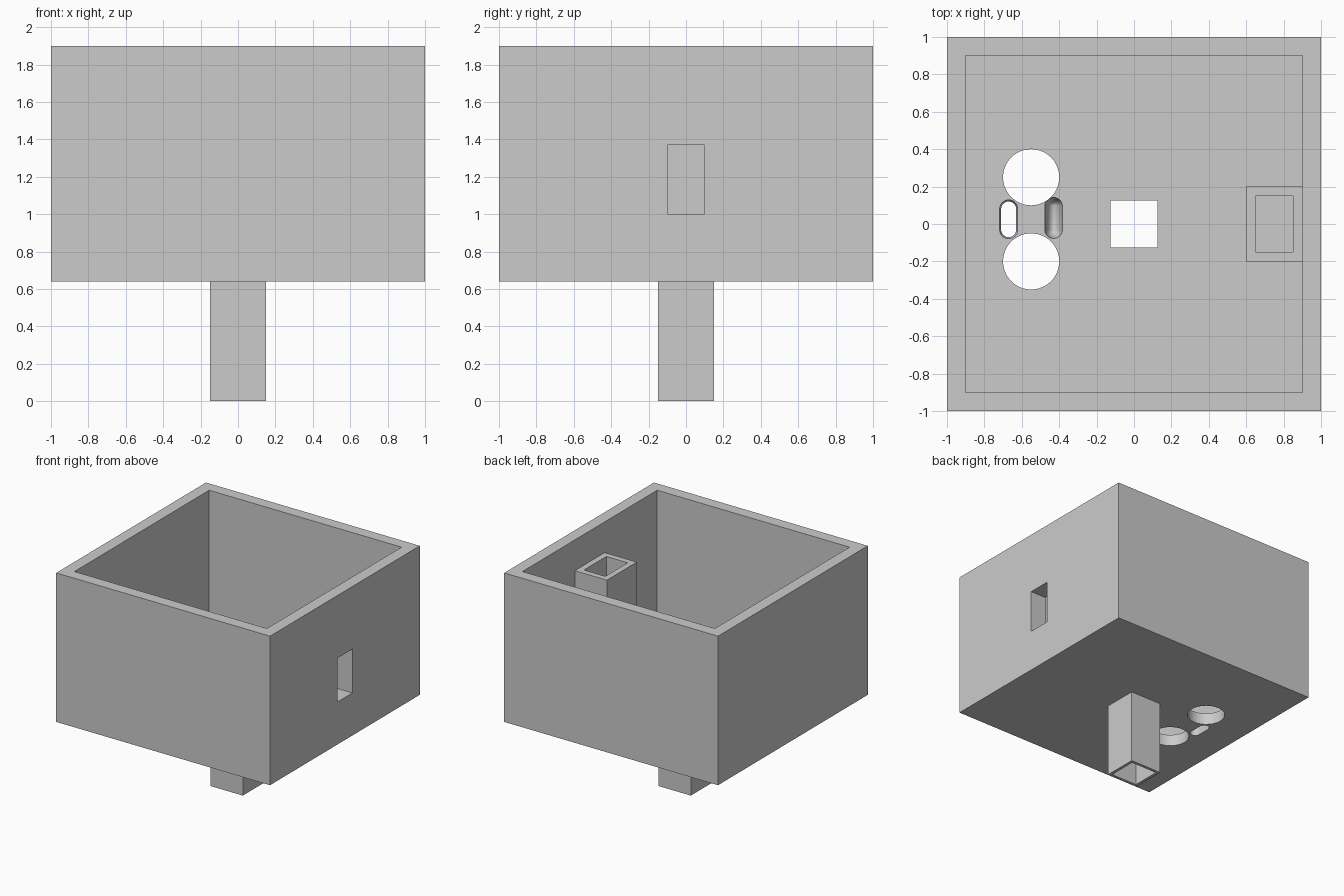
import bpy, bmesh
from mathutils import Matrix, Vector

old = bpy.data.objects.get("Cube")
if old:
    bpy.data.objects.remove(old, do_unlink=True)

grey = bpy.data.materials.new("plain grey")
grey.use_nodes = True
grey.diffuse_color = (0.6, 0.6, 0.6, 1)
grey.node_tree.nodes["Principled BSDF"].inputs["Base Color"].default_value = (0.6, 0.6, 0.6, 1)


def finish(name, bm):
    bmesh.ops.recalc_face_normals(bm, faces=bm.faces)
    mesh = bpy.data.meshes.new(name)
    bm.to_mesh(mesh)
    bm.free()
    mesh.materials.append(grey)
    obj = bpy.data.objects.new(name, mesh)
    bpy.context.collection.objects.link(obj)
    return obj


def box(name, low, high):
    low, high = Vector(low), Vector(high)
    bm = bmesh.new()
    bmesh.ops.create_cube(bm, size=1, matrix=Matrix.Translation((low + high) / 2)
                          @ Matrix.Diagonal((*(high - low), 1)))
    return finish(name, bm)


def cylinder(name, x, y, z, radius, depth):
    bm = bmesh.new()
    bmesh.ops.create_cone(bm, cap_ends=True, segments=64, radius1=radius, radius2=radius,
                          depth=depth, matrix=Matrix.Translation((x, y, z)))
    return finish(name, bm)


def capsule(name, x, y_ends, z, radius, half_height):
    """Ball with its pole along y, pulled apart at the middle and stretched in z."""
    bm = bmesh.new()
    bmesh.ops.create_uvsphere(bm, u_segments=32, v_segments=21, radius=1,
                              matrix=Matrix.Rotation(1.570796, 4, 'X'))
    for v in bm.verts:
        end = y_ends[1] if v.co.y > 0 else y_ends[0]
        v.co = (x + v.co.x * radius, end + v.co.y * radius, z + v.co.z * half_height)
    return finish(name, bm)


def cut(obj, cutters):
    """Subtract each cutter and bake the result."""
    for cutter in cutters:
        mod = obj.modifiers.new("cut", 'BOOLEAN')
        mod.operation = 'DIFFERENCE'
        mod.solver = 'EXACT'
        mod.object = cutter
    bpy.context.view_layer.update()
    graph = bpy.context.evaluated_depsgraph_get()
    baked = bpy.data.meshes.new_from_object(obj.evaluated_get(graph))
    obj.modifiers.clear()
    obj.data = baked


FLOOR, INSIDE, RIM = 0.64, 0.74, 1.9

# Main parts
tank = box("tank", (-1, -1, FLOOR), (1, 1, RIM))
duct = box("inner_duct", (0.6, -0.2, INSIDE), (0.9, 0.2, 1.64))
post = box("hollow_post", (-0.15, -0.15, 0), (0.15, 0.15, FLOOR))

# Cutters
hollow = box("tank_hollow", (-0.9, -0.9, INSIDE), (0.9, 0.9, 2.2))
window = box("window_opening", (0.8, -0.1, 1.0), (1.2, 0.1, 1.37))
duct_bore = box("duct_bore", (0.65, -0.15, 0.5), (0.85, 0.15, 2))
post_bore = box("post_bore", (-0.125, -0.125, -0.2), (0.125, 0.125, 0.9))
holes = [cylinder("round_hole", -0.55, y, 0.7, 0.15, 0.4) for y in (0.25, -0.2)]
slots = [capsule("through_slot", -0.67, (-0.03, 0.08), 0.71, 0.05, 0.12),
         capsule("blind_slot", -0.43, (-0.03, 0.095), 0.78, 0.05, 0.12)]

cut(tank, [hollow, window, post_bore] + holes + slots)
cut(duct, [duct_bore, window])
cut(post, [post_bore])

for cutter in [hollow, window, duct_bore, post_bore] + holes + slots:
    bpy.data.objects.remove(cutter, do_unlink=True)

# Smooth only the rounded holes
bpy.ops.object.select_all(action='DESELECT')
tank.select_set(True)
bpy.context.view_layer.objects.active = tank
bpy.ops.object.shade_smooth_by_angle(angle=0.5)
